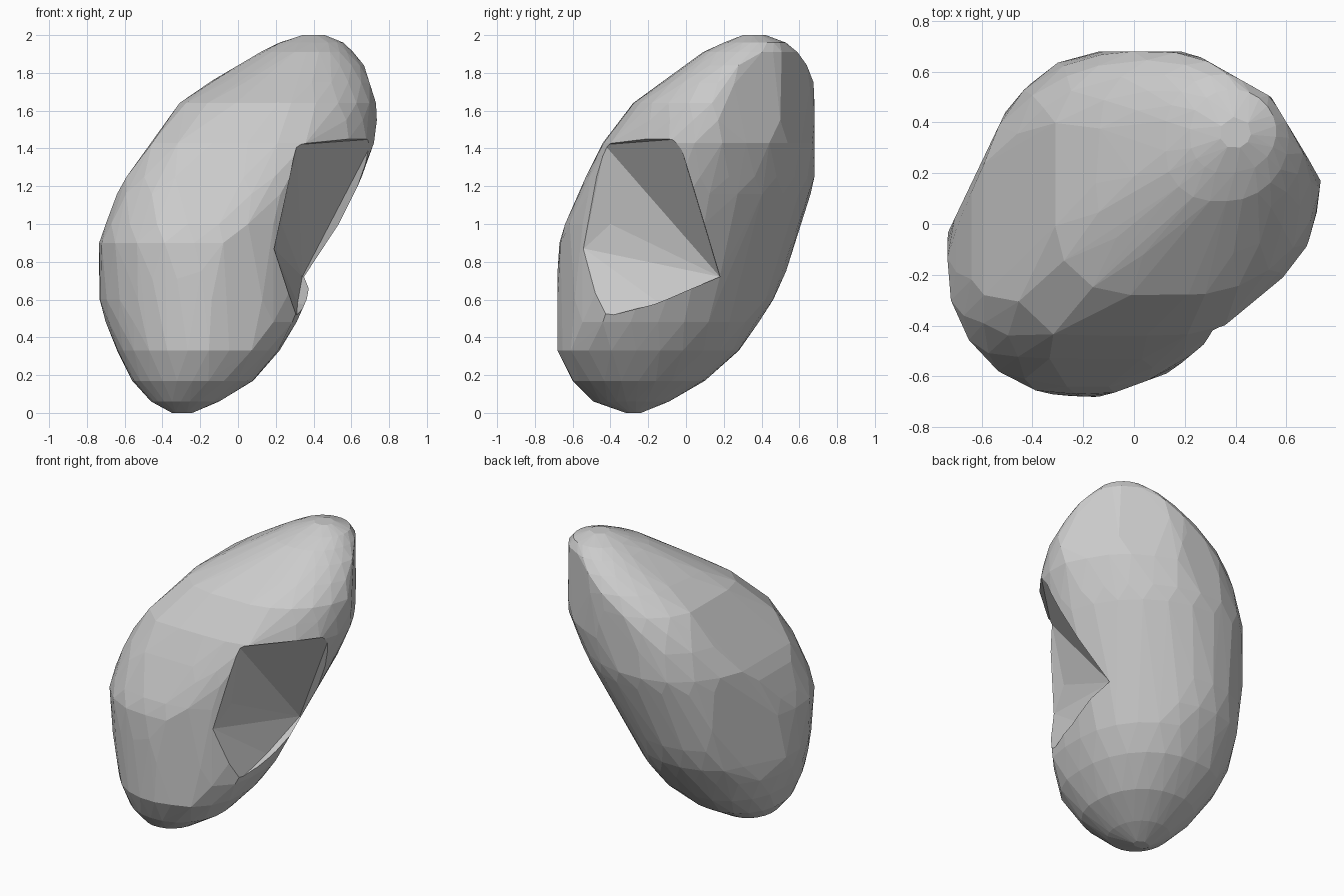
import bpy, bmesh, math

if "Cube" in bpy.data.objects:
    bpy.data.objects.remove(bpy.data.objects["Cube"])

# Horizontal slices: z, x min, x max, y min, y max
ROWS = [
    (0.00, -.35, -.24, -.32, -.24), (0.06, -.46, -.10, -.49, -.09),
    (0.17, -.56, .08, -.60, .10), (0.33, -.64, .22, -.68, .28),
    (0.48, -.70, .31, -.68, .385), (0.60, -.735, .315, -.68, .465),
    (0.75, -.735, .345, -.68, .53), (0.90, -.735, .43, -.67, .57),
    (1.00, -.70, .50, -.64, .60), (1.16, -.64, .62, -.57, .66),
    (1.25, -.59, .655, -.53, .68), (1.43, -.46, .725, -.44, .68),
    (1.55, -.37, .735, -.34, .68), (1.64, -.31, .735, -.28, .68),
    (1.75, -.15, .71, -.13, .675), (1.84, 0, .67, 0, .64),
    (1.91, .12, .61, .09, .59), (1.96, .22, .56, .20, .53),
    (2.00, .34, .46, .30, .42),
]
# Upright flats that trim the plan outline: normal x, normal y, distance
FLATS = [(.64, -.768, .54), (.344, -.939, .597), (.707, .707, .735),
         (-.68, .73, .68), (-.9, .43, .645), (-.707, -.707, .79),
         (.49, .87, .70), (.857, .514, .72)]
SIDES = 24


def new_object(name, bm):
    # convex solid around the points
    bmesh.ops.convex_hull(bm, input=bm.verts[:])
    loose = [v for v in bm.verts if not v.link_faces]
    bmesh.ops.delete(bm, geom=loose, context='VERTS')
    bmesh.ops.recalc_face_normals(bm, faces=bm.faces[:])
    mesh = bpy.data.meshes.new(name)
    bm.to_mesh(mesh)
    bm.free()
    ob = bpy.data.objects.new(name, mesh)
    bpy.context.collection.objects.link(ob)
    return ob


def bump(z, centre, width, height):
    return max(0, 1 - abs(z - centre) / width) * height


def ring(bm, row, offset):
    z, x0, x1, y0, y1 = row
    cx, cy, rx, ry = (x0 + x1) / 2, (y0 + y1) / 2, (x1 - x0) / 2, (y1 - y0) / 2
    # corner fullness: front-right, front-left, back-left, back-right
    fr = bump(z, .54, .6, .13)
    fl = bump(z, 1.42, .75, .26)
    bl = bump(z, 1.5, .5, .16) + bump(z, .3, .35, .09)
    br = bump(z, 1.3, .45, -.06)
    for i in range(SIDES):
        t = math.tau * (i + offset) / SIDES
        c, s = math.cos(t), math.sin(t)
        corner = (fr if s < 0 else br) if c > 0 else (fl if s < 0 else bl)
        k = 1 + 2 * corner * abs(c * s)
        x = min(max(cx + rx * k * c, x0), x1)
        y = min(max(cy + ry * k * s, y0), y1)
        for nx, ny, d in FLATS:
            over = max(0, nx * x + ny * y - d)
            x, y = x - nx * over, y - ny * over
        bm.verts.new((x, y, z))


# Bean-shaped body around the slices
bm = bmesh.new()
for n, row in enumerate(ROWS):
    ring(bm, row, 0.5 * (n % 2))
body = new_object("bean_body", bm)

# Angular notch in the front-right side
bm = bmesh.new()
for p in [(.31, -.43, 1.42), (.27, -.50, 1.15), (.60, -.10, 1.11), (.72, -.04, 1.45),
          (.23, -.40, 1.0), (.46, -.10, 1.0), (.19, -.54, .87), (.31, -.37, .69),
          (.31, -.46, .50), (.315, -.14, .58), (.34, .18, .72), (.58, .18, .74),
          (.9, -.6, 1.6), (.5, -1, 1.6), (.9, -.6, .5), (.5, -1, .5)]:
    bm.verts.new(p)
cutter = new_object("notch_cutter", bm)
cutter.hide_render = True

# Cut the notch, then reduce to irregular flat facets
bpy.context.view_layer.objects.active = body
body.select_set(True)
cut = body.modifiers.new("notch", 'BOOLEAN')
cut.operation = 'DIFFERENCE'
cut.solver = 'EXACT'
cut.object = cutter
facets = body.modifiers.new("facets", 'DECIMATE')
facets.ratio = 0.75
bpy.ops.object.modifier_apply(modifier=cut.name)
bpy.ops.object.modifier_apply(modifier=facets.name)
bpy.data.objects.remove(cutter)
for poly in body.data.polygons:
    poly.use_smooth = False
